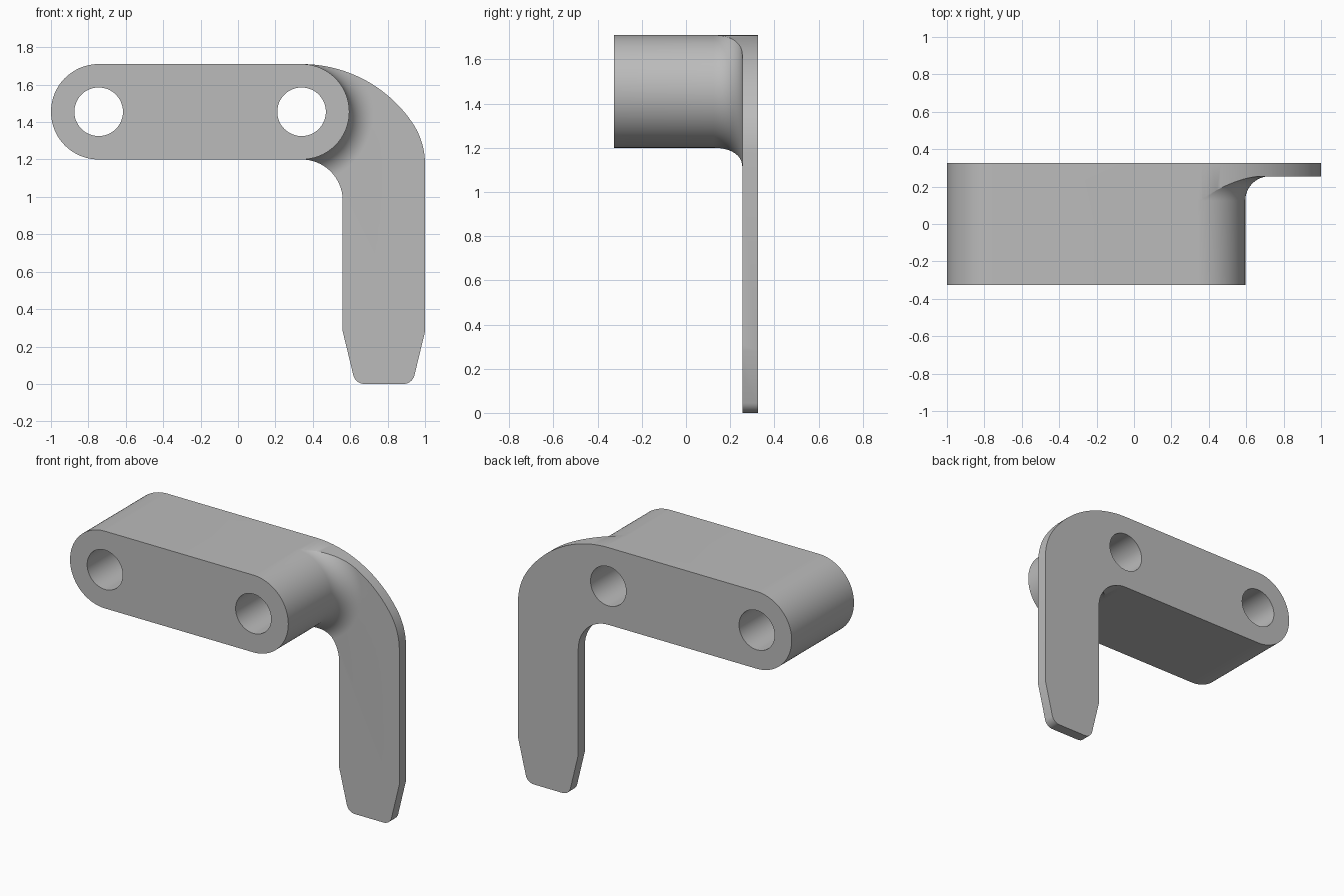
import bpy, bmesh
from math import sin, cos, radians
from mathutils import Vector

if "Cube" in bpy.data.objects:
    bpy.data.objects.remove(bpy.data.objects["Cube"], do_unlink=True)

GREY = (0.5, 0.5, 0.5, 1)
grey = bpy.data.materials.new("plain grey")
grey.use_nodes = True
grey.diffuse_color = GREY
grey.node_tree.nodes["Principled BSDF"].inputs["Base Color"].default_value = GREY

HALF = 0.325            # half the depth
R = 0.255               # rounded end radius
ZC = 1.455              # height of the hole line
LEFT, RIGHT = -0.745, 0.34
PLATE = 0.255           # front face of the thin leg
COVE = 0.13             # blend radius between block and leg


def arc(cx, cz, r, a0, a1, n):
    steps = [radians(a0 + (a1 - a0) * i / n) for i in range(n + 1)]
    return [(cx + r * cos(a), cz + r * sin(a)) for a in steps]


def finish(name, bm):
    bmesh.ops.remove_doubles(bm, verts=bm.verts, dist=1e-5)
    bmesh.ops.recalc_face_normals(bm, faces=bm.faces)
    mesh = bpy.data.meshes.new(name)
    bm.to_mesh(mesh)
    bm.free()
    mesh.materials.append(grey)
    ob = bpy.data.objects.new(name, mesh)
    bpy.context.collection.objects.link(ob)
    return ob


def prism(name, outline, y0, y1):
    bm = bmesh.new()
    face = bm.faces.new([bm.verts.new((x, y0, z)) for x, z in outline])
    new = bmesh.ops.extrude_face_region(bm, geom=[face])["geom"]
    verts = [v for v in new if isinstance(v, bmesh.types.BMVert)]
    bmesh.ops.translate(bm, verts=verts, vec=(0, y1 - y0, 0))
    return finish(name, bm)


# Whole silhouette: rounded bar, swept shoulder, tapered leg
outline = arc(LEFT, ZC, R, 270, 90, 40)
outline += arc(RIGHT, 0.994, 0.716, 90, 34.5, 28)
outline += arc(0.6, 1.174, 0.4, 34.5, 0, 16)[1:]
outline += [(1, 0.28)]
outline += arc(0.885, 0.06, 0.06, -15, -90, 8)
outline += arc(0.675, 0.06, 0.06, 270, 195, 8)
outline += [(0.56, 0.28)]
outline += arc(RIGHT, 0.98, 0.22, 0, 90, 20)
bracket = prism("bracket", outline, -HALF, HALF)

# Half-turn cutter that thins the leg and leaves a coved rounded end
profile = [(R, -0.5)] + arc(R + COVE, PLATE - COVE, COVE, 180, 90, 14)
profile += [(3, PLATE), (3, -0.5)]
bm = bmesh.new()
rings = []
N = 48
for i in range(N + 1):
    a = radians(-90 + 180 * i / N)
    rings.append([bm.verts.new((RIGHT + r * cos(a), y, ZC + r * sin(a))) for r, y in profile])
for a, b in zip(rings, rings[1:]):
    for j in range(len(profile)):
        k = (j + 1) % len(profile)
        bm.faces.new((a[j], a[k], b[k], b[j]))
bm.faces.new(rings[0])
bm.faces.new(rings[-1])
cutters = [finish("leg_cutter", bm)]

# Bolt holes
for side, x in (("right", LEFT), ("left", RIGHT)):
    circle = arc(x, ZC, 0.13, 0, 360, 48)[:-1]
    cutters.append(prism(side + "_hole_cutter", circle, -0.6, 0.6))

bpy.context.view_layer.objects.active = bracket
bracket.select_set(True)
for c in cutters:
    mod = bracket.modifiers.new(c.name, 'BOOLEAN')
    mod.operation = 'DIFFERENCE'
    mod.solver = 'EXACT'
    mod.object = c
    bpy.ops.object.modifier_apply(modifier=mod.name)
for c in cutters:
    bpy.data.objects.remove(c, do_unlink=True)

bpy.ops.object.shade_smooth_by_angle(angle=radians(30))
